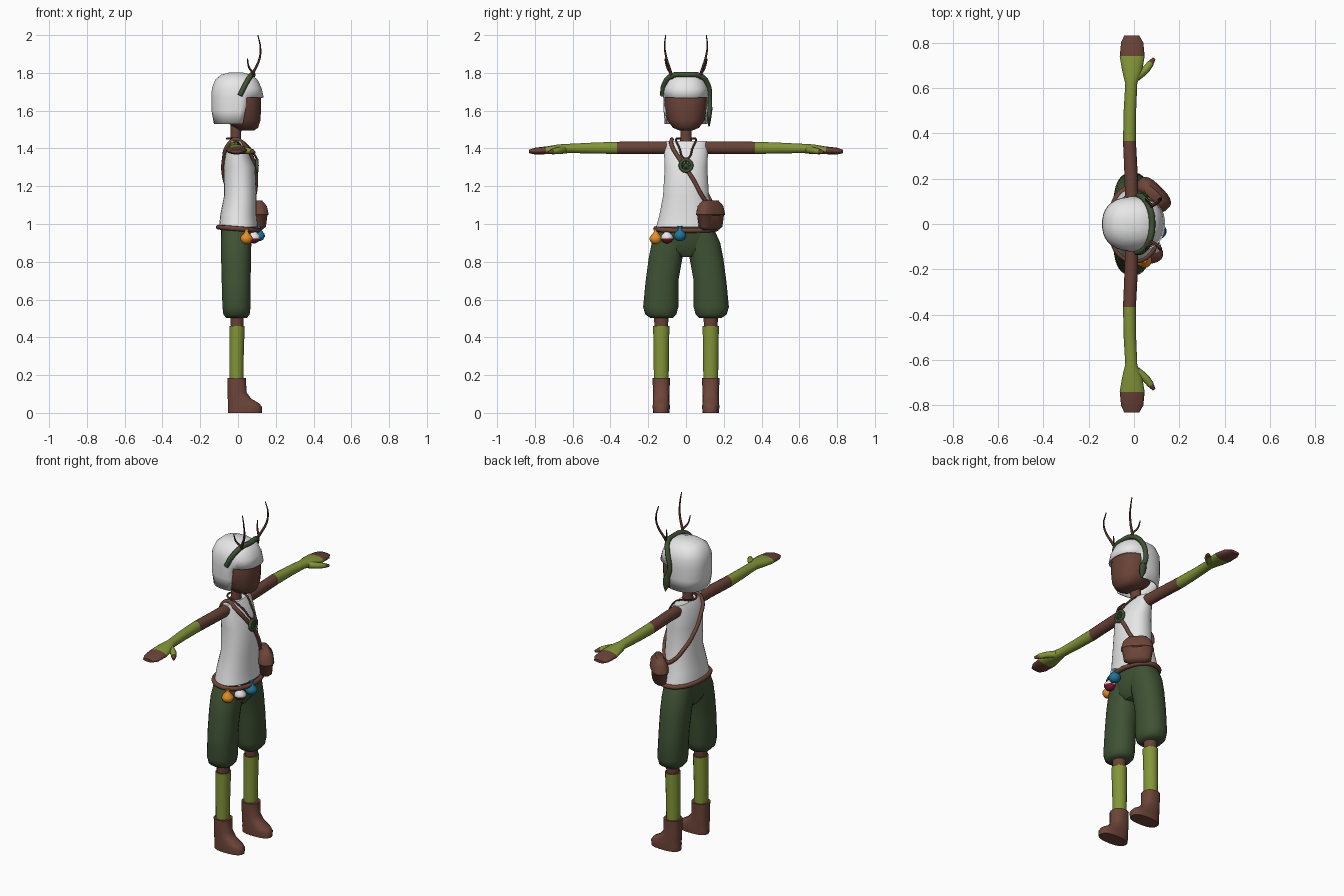
import bpy, bmesh, math
from mathutils import Vector

cube = bpy.data.objects.get("Cube")
if cube:
    bpy.data.objects.remove(cube)


def material(name, rgb):
    m = bpy.data.materials.new(name)
    m.use_nodes = True
    m.diffuse_color = (*rgb, 1)
    m.node_tree.nodes["Principled BSDF"].inputs["Base Color"].default_value = (*rgb, 1)
    return m


SKIN = material("skin brown", (.14, .055, .038))
LEATHER = material("leather brown", (.155, .06, .04))
BARK = material("dark bark", (.08, .03, .022))
WHITE = material("white", (.82, .82, .82))
FOREST = material("forest green", (.05, .085, .035))
MOSS = material("moss green", (.23, .3, .04))
ORANGE = material("orange", (.8, .27, .02))
RED = material("dark red", (.2, .01, .03))
BLUE = material("blue", (.014, .18, .32))

parts = []


def power(v, e):
    return math.copysign(abs(v) ** e, v)


def loft(name, rings, mats, axis="z", bands=(), e=1.0, seg=24, side=1, opening=None):
    """Skin rings of (position, centre a, centre b, radius a, radius b) along an axis."""
    bm = bmesh.new()
    loops = []
    for t, a, b, ra, rb in rings:
        loop = []
        for i in range(seg):
            ang = math.tau * (i + .5) / seg
            u = a + ra * power(math.cos(ang), e)
            v = b + rb * power(math.sin(ang), e)
            co = (u, v * side, t) if axis == "z" else (u, t * side, v)
            loop.append(bm.verts.new(co))
        loops.append(loop)
    for k in range(len(rings) - 1):
        mid = (rings[k][0] + rings[k + 1][0]) / 2
        for i in range(seg):
            ang = math.tau * (i + 1) / seg
            if opening and opening(ang, mid):
                continue
            j = (i + 1) % seg
            f = bm.faces.new((loops[k][i], loops[k][j], loops[k + 1][j], loops[k + 1][i]))
            f.material_index = sum(mid > lim for lim in bands)
    if not opening:
        bm.faces.new(loops[0])
    bm.faces.new(loops[-1]).material_index = len(bands)
    bmesh.ops.recalc_face_normals(bm, faces=bm.faces)
    me = bpy.data.meshes.new(name)
    bm.to_mesh(me)
    bm.free()
    for m in mats:
        me.materials.append(m)
    ob = bpy.data.objects.new(name, me)
    bpy.context.collection.objects.link(ob)
    parts.append(ob)
    return ob


def cord(name, points, radius, mat, taper=1.0, closed=False):
    """Round cord through points, shrinking towards the end by taper."""
    cu = bpy.data.curves.new(name, "CURVE")
    cu.dimensions = "3D"
    cu.bevel_depth = radius
    cu.bevel_resolution = 2
    cu.resolution_u = 6
    cu.use_fill_caps = True
    sp = cu.splines.new("BEZIER")
    sp.bezier_points.add(len(points) - 1)
    sp.use_cyclic_u = closed
    for i, (bp, co) in enumerate(zip(sp.bezier_points, points)):
        bp.co = co
        bp.radius = 1 + (taper - 1) * i / (len(points) - 1)
        bp.handle_left_type = bp.handle_right_type = "AUTO"
    cu.materials.append(mat)
    ob = bpy.data.objects.new(name, cu)
    bpy.context.collection.objects.link(ob)
    return ob


# Head, neck and bobbed hair with an opening for the face
loft("head", [(1.495, .045, 0, .04, .035), (1.51, .045, 0, .062, .07), (1.55, .02, 0, .1, .1),
              (1.62, .015, 0, .108, .112), (1.7, .01, 0, .11, .112), (1.75, 0, 0, .1, .09)], [SKIN], e=.9)
loft("neck", [(1.4, -.012, 0, .032, .034), (1.46, -.012, 0, .028, .03), (1.54, -.01, 0, .03, .03)], [SKIN])
hair = loft("hair", [(1.53, -.014, 0, .114, .113), (1.6, -.007, 0, .134, .119), (1.67, -.002, 0, .139, .121),
                     (1.72, -.007, 0, .132, .118), (1.765, -.008, 0, .112, .1), (1.79, -.01, 0, .08, .066),
                     (1.802, -.01, 0, .035, .03)], [WHITE], e=.85, seg=32,
            opening=lambda ang, z: z < 1.67 and math.cos(ang) > .36)
hair.modifiers.new("thickness", "SOLIDIFY").thickness = .008

# Headband with a hanging leaf
cord("headband", [(.01, -.124, 1.68), (.04, -.116, 1.74), (.068, -.075, 1.785), (.08, 0, 1.79),
                  (.068, .075, 1.785), (.04, .116, 1.74), (.02, .124, 1.66), (.035, .126, 1.6)], .014, FOREST)
loft("headband_leaf", [(1.515, .05, .122, .003, .003), (1.55, .045, .122, .02, .01),
                       (1.59, .04, .125, .022, .013), (1.63, .03, .125, .008, .006)], [FOREST], seg=10)

# Antlers, each with a small prong
for side, label in ((1, "left"), (-1, "right")):
    cord(label + "_antler", [(.06, side * .072, 1.765), (.085, side * .083, 1.81), (.115, side * .104, 1.88),
                             (.118, side * .113, 1.94), (.105, side * .108, 2.0)], .009, BARK, .3)
    cord(label + "_antler_prong", [(.08, side * .082, 1.8), (.058, side * .1, 1.83),
                                   (.05, side * .112, 1.875)], .007, BARK, .4)

# Sleeveless tunic
TUNIC = [(.985, .002, 0, .103, .158), (1.05, .002, 0, .096, .141), (1.15, .012, 0, .086, .122),
         (1.3, .008, 0, .083, .113), (1.4, -.008, 0, .06, .118), (1.44, -.01, 0, .036, .112)]
loft("tunic", TUNIC, [WHITE], e=.9, seg=32)


def on_tunic(deg, z, gap=.004):
    """Point just outside the tunic at an angle and height."""
    for low, high in zip(TUNIC, TUNIC[1:]):
        if z <= high[0]:
            break
    f = (z - low[0]) / (high[0] - low[0])
    _, a, b, ra, rb = (p + (q - p) * f for p, q in zip(low, high))
    c, s = math.cos(math.radians(deg)), math.sin(math.radians(deg))
    return Vector((a + (ra + gap) * power(c, .9), (rb + gap) * power(s, .9), z))


# Shoulder strap, satchel and belt
strap = [on_tunic(d, z) for d, z in ((-38, 1.42), (-10, 1.33), (15, 1.24), (47, 1.13), (75, 1.1), (105, 1.13),
                                     (130, 1.18), (160, 1.25), (190, 1.34), (218, 1.42))]
cord("shoulder_strap", strap + [(-.012, -.075, 1.448)], .011, LEATHER, closed=True)
bag = loft("satchel", [(.968, 0, 0, .02, .05), (.985, 0, 0, .036, .074), (1.045, 0, 0, .04, .084),
                       (1.05, 0, 0, .047, .09), (1.095, 0, 0, .042, .078), (1.125, 0, 0, .02, .052)],
           [LEATHER], e=.7)
bag.location = (.085, .13, 0)
bag.rotation_euler.z = math.radians(45)
belt = [on_tunic(d, .985, .003) for d in range(0, 360, 30)]
cord("belt", [(p.x, p.y, .975 - .08 * p.x) for p in belt], .013, LEATHER, closed=True)

# Potion flasks hanging from the belt
for name, x, y, z, mats in (("orange_flask", .045, -.16, .927, [ORANGE, ORANGE]),
                            ("red_flask", .085, -.1, .932, [RED, WHITE]),
                            ("blue_flask", .11, -.032, .943, [BLUE, BLUE])):
    flask = loft(name, [(-.034, 0, 0, .008, .008), (-.026, 0, 0, .024, .024), (-.008, 0, 0, .034, .034),
                        (.006, 0, 0, .031, .031), (.022, 0, 0, .016, .016), (.034, 0, 0, .009, .009),
                        (.046, 0, 0, .013, .013)], mats, bands=(-.002,), seg=14)
    flask.location = (x, y, z)

# Necklace and pendant
cord("necklace", [(.0, -.052, 1.45), (.06, -.036, 1.405), (.1, 0, 1.345), (.06, .036, 1.405), (.0, .052, 1.45),
                  (-.05, .03, 1.452), (-.05, -.03, 1.452)], .005, BARK, closed=True)
ring = [(.1, .03 * math.cos(a), 1.31 + .03 * math.sin(a)) for a in (k * math.tau / 8 for k in range(8))]
cord("pendant_ring", ring, .009, FOREST, closed=True)
for k in range(4):
    cord("pendant_spoke", [ring[k], (.105, 0, 1.31), ring[k + 4]], .005, FOREST)

# Arms, legs and boots, mirrored across the body
for side, label in ((1, "left"), (-1, "right")):
    loft(label + "_arm", [(.09, -.01, 1.404, .03, .034), (.2, -.012, 1.404, .03, .033), (.365, -.02, 1.403, .029, .033),
                          (.5, -.018, 1.402, .028, .029), (.62, -.012, 1.4, .027, .025), (.675, -.008, 1.396, .045, .026),
                          (.74, -.008, 1.39, .056, .021), (.8, -.008, 1.386, .05, .018), (.832, -.01, 1.384, .033, .009)],
         [SKIN, MOSS, SKIN], axis="y", bands=(.365, .74), seg=16, side=side)
    cord(label + "_thumb", [(.01, side * .65, 1.393), (.05, side * .68, 1.388), (.075, side * .71, 1.383)],
         .021, MOSS, .7)
    cord(label + "_thumb_tip", [(.07, side * .703, 1.384), (.088, side * .73, 1.378)], .015, SKIN, .5)
    loft(label + "_trouser_leg", [(.503, -.008, .13, .055, .06), (.52, -.008, .133, .07, .082),
                                  (.56, -.008, .134, .075, .094), (.7, -.01, .127, .077, .087),
                                  (.82, -.01, .108, .08, .09), (.9, -.01, .088, .081, .094),
                                  (.97, -.008, .07, .08, .08)], [FOREST], side=side, e=.9)
    loft(label + "_leg", [(.15, -.008, .131, .037, .04), (.3, -.008, .131, .039, .041), (.46, -.005, .131, .041, .044),
                          (.461, -.005, .131, .034, .037), (.54, -.005, .131, .038, .04)],
         [MOSS, SKIN], bands=(.46,), seg=16, side=side)
    loft(label + "_boot", [(0, .037, .131, .09, .044), (.03, .037, .131, .092, .046), (.05, .03, .131, .084, .045),
                           (.075, .008, .131, .063, .044), (.11, -.005, .131, .05, .044),
                           (.185, -.006, .131, .049, .047)], [LEATHER], seg=20, e=.8, side=side)

# Trouser seat joining the legs
loft("trouser_seat", [(.825, -.01, 0, .05, .07), (.86, -.01, 0, .075, .13), (.92, -.008, 0, .083, .165),
                      (.965, -.004, 0, .088, .155), (.99, 0, 0, .088, .14)], [FOREST], e=.9)

# Smooth shading that keeps hard edges
bpy.ops.object.select_all(action="DESELECT")
for ob in parts:
    ob.select_set(True)
bpy.context.view_layer.objects.active = parts[0]
bpy.ops.object.shade_smooth_by_angle(angle=math.radians(50))
